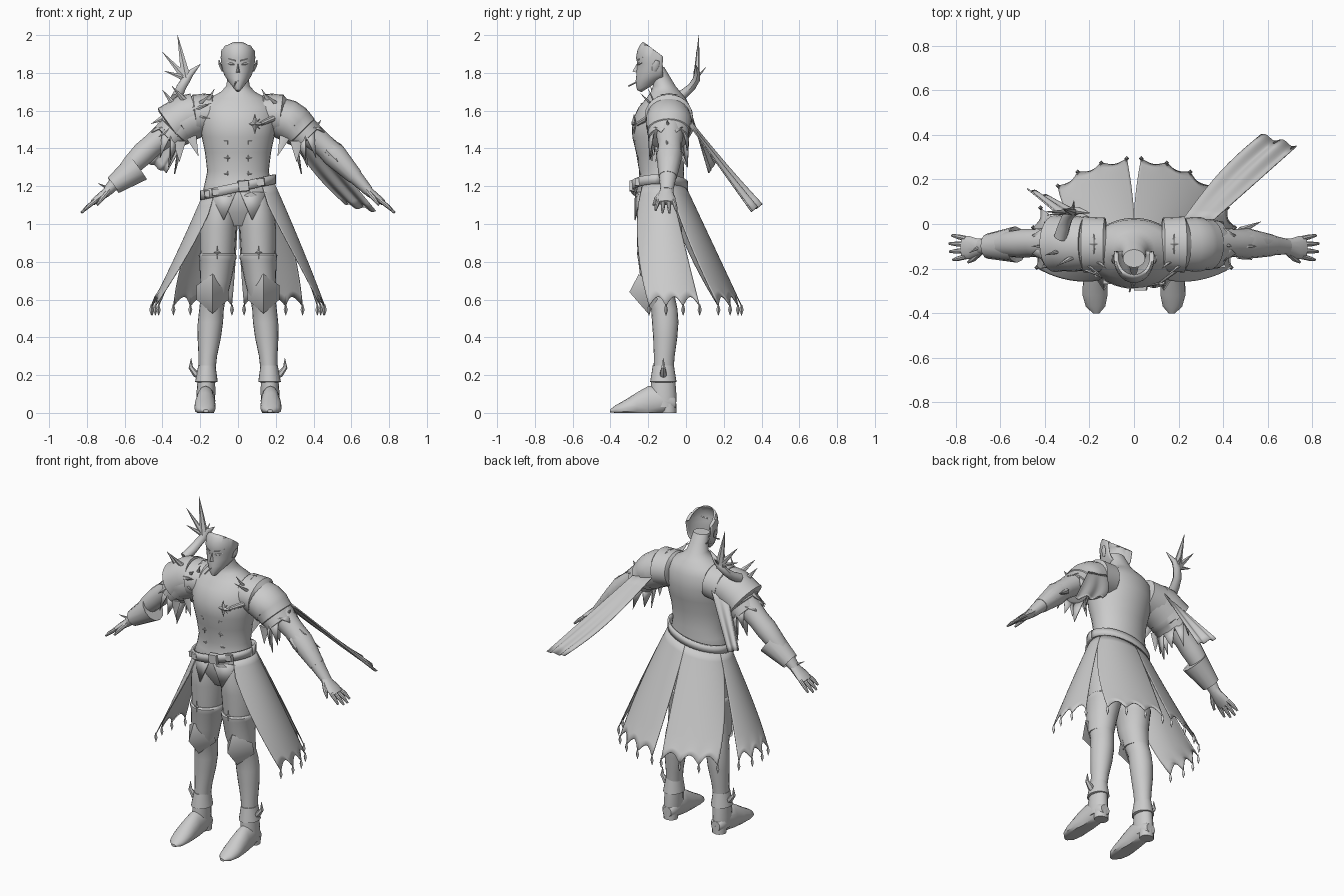
import bpy, bmesh, math
from mathutils import Vector as V

grey = bpy.data.materials.new("plain_grey")
grey.diffuse_color = (0.6, 0.6, 0.6, 1)


def mesh(name, verts, faces, solid=0):
    me = bpy.data.meshes.new(name)
    me.from_pydata([tuple(v) for v in verts], [], faces)
    bm = bmesh.new()
    bm.from_mesh(me)
    bmesh.ops.recalc_face_normals(bm, faces=bm.faces)
    bm.to_mesh(me)
    bm.free()
    me.materials.append(grey)
    ob = bpy.data.objects.new(name, me)
    bpy.context.collection.objects.link(ob)
    if solid:
        m = ob.modifiers.new("thickness", 'SOLIDIFY')
        m.thickness = solid
        m.offset = 0
    return ob


def tube(name, rings, ref=(1, 0, 0), n=16, axis=None, s=1, caps=True, floor=False, solid=0):
    """Loft ellipses (x, y, z, radius along ref, radius across)."""
    pts = [V((r[0] * s, r[1], r[2])) for r in rings]
    verts, k = [], len(rings)
    for i, r in enumerate(rings):
        t = V(axis) if axis else (pts[min(i + 1, k - 1)] - pts[max(i - 1, 0)]).normalized()
        u = V(ref)
        u = (u - t * u.dot(t)).normalized()
        w = t.cross(u)
        for j in range(n):
            a = 2 * math.pi * j / n
            p = pts[i] + u * r[3] * math.cos(a) + w * r[4] * math.sin(a)
            if floor:
                p.z = max(p.z, 0)
            verts.append(p)
    faces = [(i * n + j, i * n + (j + 1) % n, (i + 1) * n + (j + 1) % n, (i + 1) * n + j)
             for i in range(k - 1) for j in range(n)]
    if caps:
        faces += [tuple(range(n)), tuple(range((k - 1) * n, k * n))]
    return mesh(name, verts, faces, solid)


def spike(name, base, tip, r, s=1, n=6, flat=1):
    ref = (0, 1, 0) if abs(tip[1] - base[1]) < 0.1 else (1, 0, 0)
    return tube(name, [(*base, r * flat, r), (*tip, .001, .001)], ref, n, s=s)


def star(name, c, u, w, r, s=1):
    """Four pointed raised star in the plane u, w."""
    c, u, w = V((c[0] * s, c[1], c[2])), V(u), V(w)
    ring = [c + (u * math.cos(i * math.pi / 4) + w * math.sin(i * math.pi / 4)) * (r if i % 2 == 0 else r * .3)
            for i in range(8)]
    d = u.cross(w) * r * .25
    return mesh(name, ring + [c + d, c - d],
                [(i, (i + 1) % 8, k) for i in range(8) for k in (8, 9)])


def sheet(name, f, nu, nv, solid=.006):
    verts = [f(i / nu, j / nv) for j in range(nv + 1) for i in range(nu + 1)]
    q = nu + 1
    return mesh(name, verts, [(j * q + i, j * q + i + 1, (j + 1) * q + i + 1, (j + 1) * q + i)
                              for j in range(nv) for i in range(nu)], solid)


def mix(a, b, t):
    return a + (b - a) * t


# torso and neck: (z, centre y, half width, half depth)
body = [(.99, -.14, .10, .06), (1.06, -.14, .175, .105), (1.15, -.14, .192, .13), (1.22, -.13, .175, .122),
        (1.28, -.13, .163, .118), (1.38, -.135, .175, .13), (1.46, -.135, .192, .149),
        (1.54, -.13, .205, .158), (1.62, -.115, .2, .135), (1.665, -.105, .155, .105), (1.70, -.108, .09, .078),
        (1.73, -.115, .063, .06), (1.78, -.135, .054, .05), (1.83, -.155, .05, .04)]
tube("torso", [(0, y, z, a, b) for z, y, a, b in body], n=32, axis=(0, 0, 1))

# face shell, open at the top and back: (z, half width, front y, lift toward the jaw corner)
face = [(1.70, .022, -.235, .06), (1.71, .036, -.256, .055), (1.735, .055, -.264, .04), (1.77, .07, -.262, .02),
        (1.81, .08, -.26, .005), (1.85, .086, -.256, 0), (1.88, .09, -.263, 0), (1.92, .088, -.255, 0),
        (1.945, .08, -.243, 0), (1.962, .07, -.228, 0)]


def head_point(u, v):
    z, rx, yf, lift = face[round(v * 9)]
    a = math.pi * (1.08 - 1.16 * u)
    y = -.15 + (yf + .15) * math.sin(a)
    back = (y - yf) / (-.14 - yf)
    return (rx * math.cos(a), y, min(z + lift * back, 1.962 - max(0, y + .225) * .75))


sheet("head", head_point, 24, 9, .004)
mesh("nose", [(0, -.257, 1.855), (-.015, -.252, 1.80), (.015, -.252, 1.80), (0, -.284, 1.807)],
     [(0, 1, 3), (0, 3, 2), (1, 2, 3)])
tube("cigarette", [(-.01, -.255, 1.755, .004, .004), (-.02, -.305, 1.73, .004, .004)], n=8)
tube("lips", [(-.025, -.25, 1.758, .003, .004), (0, -.262, 1.758, .006, .006), (.025, -.25, 1.758, .003, .004)],
     (0, 1, 0), 8)

# skirt panels: angles at belt and hem, number of scallops
panels = [("side_panel", -48, 20, -18, 24, 3), ("back_panel", 20, 90, 42, 86, 3)]


def skirt(name, s, t0, t1, h0, h1, k):
    def f(u, v):
        w = max(0, (v - .17) / .83)
        a = math.radians(mix(mix(t0, t1, u), mix(h0, h1, u), w))
        x = s * mix(.19, .46, v) * math.cos(a)
        y = mix(-.13, -.08, v) + mix(.135, .375, v) * math.sin(a)
        z = mix(1.18, .565, v) + .2 * x * (1 - v)
        p = V((x, y, z))
        # pull the scallops up along the cloth
        lift = .05 * abs(math.sin(math.pi * k * u)) * max(0, v * 6 - 5)
        return p + V((-s * .4 * math.cos(a), -.4 * math.sin(a), 1)) * lift
    sheet(name, f, k * 10, 12, .005)
    for i in range(k + 1):
        p = f(i / k, 1)
        tube("hem_drop", [(p.x, p.y, p.z + .01, .003, .003), (p.x, p.y, p.z - .02, .011, .011),
                          (p.x, p.y, p.z - .05, .001, .001)], n=4)


# belt with buckle and pouches
def belt_point(u, v):
    a = 2 * math.pi * u
    x = .195 * math.cos(a)
    return (x, -.14 + .145 * math.sin(a), 1.17 + .22 * x + .05 * v)


sheet("belt", belt_point, 40, 1, .012)
for x, r in ((.03, .042), (-.16, .026), (-.12, .026), (.12, .03)):
    y, z = -.14 - .145 * math.sqrt(1 - (x / .195) ** 2) - .006, 1.195 + .22 * x
    tube("buckle", [(x, y + .016, z, r, r), (x, y - .01, z, r * .9, r * .9)], (1, 0, 1.2), n=4)

# chest details
for z, y in ((1.44, -.276), (1.35, -.262), (1.265, -.248)):
    for x in (-.055, .055):
        star("button", (x, y + .008, z), (1, 0, 0), (0, 0, 1), .022)
star("brooch", (.09, -.275, 1.53), (1, 0, 0), (0, 0, 1), .055)
star("brooch_back", (.09, -.27, 1.53), (.7, 0, .7), (-.7, 0, .7), .04)
tube("pocket_flap", [(.12, -.255, 1.53, .012, .012), (.19, -.205, 1.56, .016, .012)], (0, 0, 1), 8)

for s, side in ((1, "left_"), (-1, "right_")):
    for name, *rest in panels:
        skirt(side + name, s, *rest)
    # flaps under the belt
    mesh(side + "front_flap", [(s * .01, -.268, 1.17), (s * .15, -.232, 1.17), (s * .075, -.27, 1.02)],
         [(0, 1, 2)], .006)
    # ear, eye and brow
    tube(side + "ear", [(.083, -.17, 1.81, .004, .01), (.094, -.16, 1.84, .008, .02), (.1, -.15, 1.865, .003, .01)],
         n=8, s=s)
    tube(side + "eye", [(.018, -.256, 1.845, .003, .002), (.038, -.25, 1.848, .004, .007),
                        (.058, -.234, 1.853, .003, .002)], (0, 1, 0), 8, s=s)
    tube(side + "brow", [(.014, -.26, 1.865, .004, .004), (.04, -.25, 1.871, .004, .004),
                         (.066, -.228, 1.882, .002, .002)], (0, 1, 0), 6, s=s)
    # leg
    tube(side + "leg", [(.10, -.14, 1.14, .08, .105), (.1, -.14, 1.06, .093, .122), (.105, -.138, .98, .097, .118),
                        (.108, -.14, .85, .092, .105),
                        (.115, -.145, .72, .08, .09), (.13, -.135, .62, .068, .075), (.14, -.115, .55, .065, .07),
                        (.146, -.11, .48, .067, .07), (.152, -.11, .40, .062, .064), (.16, -.115, .3, .049, .055),
                        (.165, -.12, .2, .043, .052)], n=20, axis=(0, 0, -1), s=s)
    tube(side + "boot_top", [(.108, -.142, .845, .093, .106), (.108, -.142, .835, .1, .114),
                             (.108, -.142, .815, .099, .113), (.109, -.142, .805, .095, .11),
                             (.118, -.147, .70, .083, .094), (.132, -.138, .6, .072, .08)],
         n=20, axis=(0, 0, -1), s=s)
    star(side + "thigh_star", (.11, -.255, .85), (.6, 0, 0), (0, 0, 1), .035, s)
    # faceted knee guard
    k = [(0, -.25, .735), (-.085, -.17, .675), (-.085, -.15, .60), (0, -.2, .525), (.085, -.15, .60),
         (.085, -.17, .675), (0, -.3, .64)]
    mesh(side + "knee_guard", [(s * (.135 + x), y, z) for x, y, z in k],
         [(i, (i + 1) % 6, 6) for i in range(6)] + [(0, 1, 2, 3, 4, 5)])
    # boot cuff, shoe and heel
    tube(side + "boot_cuff", [(.165, -.12, .25, .046, .056), (.167, -.12, .165, .06, .07), (.167, -.12, .16, .045, .055)],
         n=20, axis=(0, 0, -1), s=s)
    tube(side + "ankle", [(.167, -.12, .19, .046, .062), (.17, -.12, .1, .05, .069), (.172, -.12, .03, .046, .068)],
         n=16, axis=(0, 0, -1), s=s)
    tube(side + "shoe", [(.17, -.052, .05, .03, .03), (.17, -.07, .055, .044, .042), (.17, -.13, .065, .05, .078),
                         (.172, -.2, .052, .05, .09), (.174, -.26, .038, .056, .07), (.175, -.32, .025, .056, .045),
                         (.173, -.37, .016, .044, .026), (.17, -.402, .01, .014, .008)],
         n=16, axis=(0, -1, 0), s=s, floor=True)
    tube(side + "heel", [(.17, -.09, .05, .046, .04), (.17, -.09, 0, .043, .04)], n=12, axis=(0, 0, -1), s=s)
    # ankle wing blade
    tube(side + "ankle_wing", [(.2, -.12, .18, .006, .004), (.222, -.12, .205, .018, .02),
                               (.25, -.12, .24, .012, .012), (.248, -.12, .29, .001, .001)], n=6, s=s)
    # arm
    tube(side + "arm", [(.17, -.09, 1.60, .1, .08), (.26, -.09, 1.565, .09, .085), (.36, -.087, 1.495, .075, .072),
                        (.45, -.085, 1.42, .063, .06), (.50, -.087, 1.375, .065, .062), (.56, -.09, 1.315, .058, .054),
                        (.63, -.097, 1.24, .044, .038), (.69, -.102, 1.175, .034, .027)], (0, 1, 0), s=s)
    # hand, fingers and thumb
    tube(side + "palm", [(.67, -.1, 1.195, .034, .026), (.70, -.104, 1.165, .038, .024),
                         (.74, -.106, 1.135, .052, .02), (.77, -.106, 1.112, .05, .015)], (0, 1, 0), 12, s=s)
    for i, length in enumerate((.055, .07, .072, .06)):
        o = (i - 1.5) * .027
        tube(side + "finger", [(.755, -.106 + o, 1.123, .012, .012), (.76 + length * .5, -.106 + o * 1.2,
                               1.12 - length * .4, .011, .011), (.758 + length, -.106 + o * 1.35, 1.12 - length * .85,
                               .006, .006)], (0, 1, 0), 8, s=s)
    tube(side + "thumb", [(.69, -.125, 1.17, .014, .014), (.72, -.155, 1.135, .014, .013),
                          (.745, -.172, 1.1, .006, .006)], (0, 1, 0), 8, s=s)
    # shoulder strap and layered shoulder cap
    tube(side + "shoulder_strap", [(.125, -.092, 1.585, .1, .09), (.13, -.092, 1.585, .12, .104),
                                   (.225, -.092, 1.575, .126, .112), (.23, -.092, 1.573, .1, .09)], (0, 1, 0), 24, s=s)
    tube(side + "shoulder_cap", [(.2, -.092, 1.57, .115, .105), (.26, -.092, 1.55, .121, .110),
                                 (.30, -.092, 1.525, .121, .107), (.303, -.092, 1.523, .116, .102),
                                 (.335, -.092, 1.49, .115, .097), (.338, -.092, 1.487, .109, .092),
                                 (.37, -.092, 1.455, .107, .086), (.373, -.092, 1.452, .08, .07)],
         (0, 1, 0), 24, s=s)
    star(side + "shoulder_star", (.18, -.09, 1.685), (.6, 0, 0), (0, 1, 0), .05, s)
    spike(side + "collar_spike", (.16, -.17, 1.65), (.125, -.2, 1.715), .014, s, flat=.4)
    spike(side + "collar_spike", (.2, -.19, 1.64), (.14, -.24, 1.69), .012, s, flat=.4)
    # ragged sleeve teeth
    t = V((.74, 0, -.67))
    w = V((.67, 0, .74))
    for i in range(8):
        rim = [V((.358, -.092, 1.465)) + V((0, 1, 0)) * .107 * math.cos(a) + w * .088 * math.sin(a)
               for a in (2 * math.pi * (i + d) / 8 for d in (0, 1, .5))]
        low = rim[2].z < 1.49
        n = (.11 if i % 2 else .08) if low else .06
        tip = rim[2] + t * n * (.4 if low else 1) + V((0, 0, -n * low))
        mesh(side + "sleeve_tooth", [(p.x * s, p.y, p.z) for p in (rim[0], rim[1], tip)], [(0, 1, 2)], .006)
    spike(side + "inner_tatter", (.25, -.16, 1.47), (.21, -.17, 1.36), .03, s, 4, .3)
    spike(side + "front_tatter", (.31, -.18, 1.44), (.31, -.18, 1.33), .035, s, 4, .3)

# left forearm guard and elbow spikes
tube("forearm_guard", [(.46, -.086, 1.41, .06, .058), (.51, -.088, 1.365, .069, .066), (.62, -.096, 1.25, .049, .043)],
     (0, 1, 0), 12)
for b, t in (((.4, -.09, 1.5), (.44, -.1, 1.55)), ((.47, -.1, 1.45), (.55, -.1, 1.42)),
             ((.48, -.03, 1.37), (.57, .01, 1.3)), ((.47, -.14, 1.39), (.53, -.16, 1.33))):
    spike("arm_spike", b, t, .018)

# right flared cuff
tube("right_cuff", [(-.66, -.1, 1.205, .056, .05), (-.53, -.092, 1.30, .082, .08), (-.535, -.092, 1.297, .07, .068),
                    (-.655, -.1, 1.21, .045, .04)], (0, 1, 0), 12, caps=False)
spike("cuff_spike", (-.69, -.1, 1.19), (-.74, -.13, 1.215), .01)

# right armoured shoulder with rim and horns
tube("horned_pauldron", [(-.22, -.088, 1.585, .118, .11), (-.27, -.088, 1.57, .125, .118),
                         (-.32, -.088, 1.54, .124, .116), (-.355, -.088, 1.515, .128, .12),
                         (-.359, -.088, 1.512, .11, .1)], (0, 1, 0), 24)
for b, t, r in (((-.33, -.12, 1.62), (-.40, -.14, 1.71), .022), ((-.28, -.15, 1.65), (-.35, -.19, 1.73), .02),
                ((-.38, -.1, 1.57), (-.46, -.1, 1.53), .022), ((-.36, -.18, 1.51), (-.42, -.2, 1.46), .02),
                ((-.25, -.19, 1.60), (-.14, -.24, 1.64), .018), ((-.24, -.19, 1.57), (-.15, -.24, 1.56), .015)):
    spike("pauldron_spike", b, t, r, flat=.6)
tube("horn_stem", [(-.33, -.06, 1.66, .03, .03), (-.315, -.01, 1.69, .028, .026), (-.30, .03, 1.725, .026, .022),
                   (-.275, .055, 1.765, .024, .02), (-.25, .06, 1.80, .018, .016), (-.2, .05, 1.845, .002, .002)], n=10)
for t, r in (((-.32, .068, 2.0), .03), ((-.4, .055, 1.91), .024), ((-.39, .04, 1.81), .02), ((-.27, .105, 1.83), .014)):
    spike("horn", (-.275, .055, 1.77), t, r, flat=.6)


# trailing cape on the left shoulder and short strip on the right
def cape(name, a0, a1, b0, b1, fold, sag):
    def f(u, v):
        p = V(a0).lerp(V(a1), u).lerp(V(b0).lerp(V(b1), u), v)
        p += V((-.01, .04, -.06)) * sag * math.sin(math.pi * v) * (1 - u)
        return p + V((0, .7, .7)) * fold * v * math.sin(u * 4 * math.pi)
    sheet(name, f, 24, 10)


cape("left_cape", (.22, .02, 1.55), (.36, .02, 1.52), (.57, .40, 1.10), (.73, .35, 1.07), .012, .6)
cape("right_strip", (-.2, .03, 1.58), (-.30, .01, 1.56), (-.38, .12, 1.27), (-.48, .16, 1.33), .008, 0)

bpy.ops.object.select_all(action='SELECT')
bpy.context.view_layer.objects.active = bpy.data.objects["torso"]
bpy.ops.object.shade_smooth_by_angle(angle=math.radians(38))
